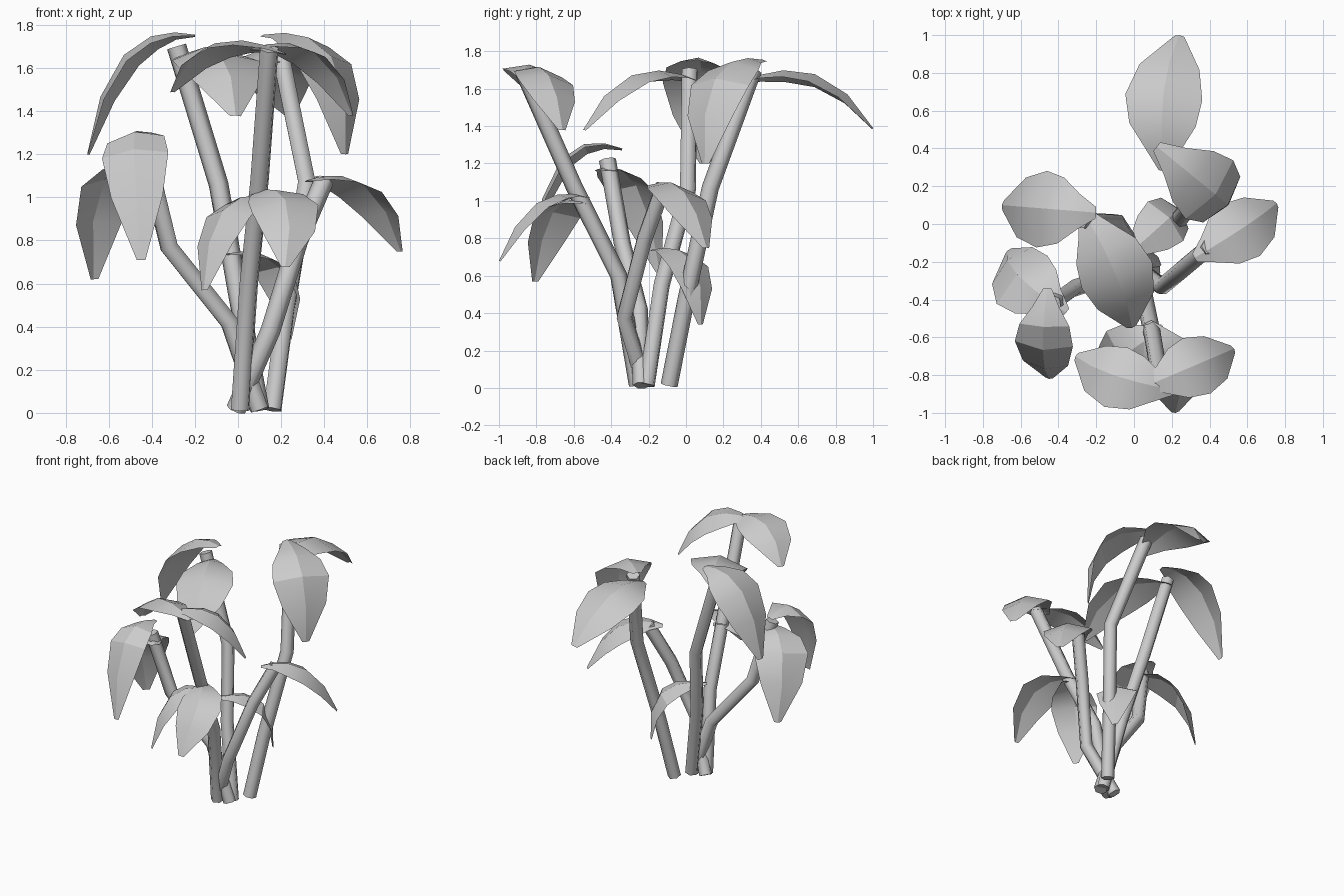
import bpy, bmesh
from math import sin, cos
from mathutils import Vector

if "Cube" in bpy.data.objects:
    bpy.data.objects.remove(bpy.data.objects["Cube"])


def smooth(ob, angle):
    bpy.ops.object.select_all(action='DESELECT')
    bpy.context.view_layer.objects.active = ob
    ob.select_set(True)
    if ob.type == 'CURVE':
        bpy.ops.object.convert(target='MESH')
    bpy.ops.object.shade_smooth_by_angle(angle=angle)


def stem(name, pts, r=0.046):
    # six-sided tube along a bent path
    cu = bpy.data.curves.new(name, 'CURVE')
    cu.dimensions = '3D'
    cu.bevel_depth = r
    cu.bevel_resolution = 1
    cu.use_fill_caps = True
    sp = cu.splines.new('POLY')
    sp.points.add(len(pts) - 1)
    for p, co in zip(sp.points, pts):
        p.co = (*co, 1)
    ob = bpy.data.objects.new(name, cu)
    bpy.context.collection.objects.link(ob)
    smooth(ob, 1.1)


# position along the leaf, share of full width
ROWS = [(0, .15), (.12, .46), (.28, .86), (.5, 1), (.76, .78), (1, .13)]


def leaf(name, base, tip, width, drop=0.14, along=0.62, roll=0, sway=0, fold=0.28):
    # folded, drooping blade: centre rib plus two lower edges
    # roll lifts the left edge, sway bows the blade to its right
    a, c = Vector(base), Vector(tip)
    mid = a.lerp(c, along)
    mid.z = a.z + (c.z - a.z) * drop
    side = (c - a).cross(Vector((0, 0, 1))).normalized()
    mid += side * sway
    ctrl = mid * 2 - (a + c) / 2
    bm = bmesh.new()
    prev = None
    for t, w in ROWS:
        p = a * (1 - t) ** 2 + ctrl * 2 * t * (1 - t) + c * t * t
        tan = ((ctrl - a) * (1 - t) + (c - ctrl) * t).normalized()
        s0 = (side - tan * side.dot(tan) * 0.5).normalized()
        n0 = s0.cross(tan).normalized()
        sd = s0 * cos(roll) - n0 * sin(roll)
        nrm = n0 * cos(roll) + s0 * sin(roll)
        h = width * w / 2
        row = [bm.verts.new(p + sd * h * s - nrm * h * fold * abs(s)) for s in (-1, 0, 1)]
        if prev:
            for i in (0, 1):
                bm.faces.new((prev[i], prev[i + 1], row[i + 1], row[i]))
        prev = row
    me = bpy.data.meshes.new(name)
    bm.to_mesh(me)
    bm.free()
    ob = bpy.data.objects.new(name, me)
    bpy.context.collection.objects.link(ob)
    smooth(ob, 0.5)


# stems, base to top
stem("left_tall_stem", [(.1, -.21, .015), (.0, -.13, .55), (-.09, .01, 1.06), (-.285, .02, 1.7)])
stem("front_tall_stem", [(.01, -.26, .015), (.05, -.36, .6), (.1, -.6, 1.08), (.145, -.87, 1.69)])
stem("back_tall_stem", [(.16, -.09, .015), (.22, .0, .47), (.32, .13, 1.07), (.19, .36, 1.7)])
stem("right_short_stem", [(-.01, -.22, .015), (.15, -.33, .38), (.28, -.22, .8), (.4, -.12, 1.08)])
stem("left_short_stem", [(.1, -.24, .015), (-.04, -.25, .42), (-.32, -.34, .77), (-.43, -.42, 1.22)])

# leaves of the left tall stem
leaf("left_tall_leaf", (-.2, .06, 1.755), (-.7, .1, 1.2), .41, .17, .66, .08, .0)
leaf("left_tall_front_leaf", (-.27, .07, 1.64), (-.01, -.55, 1.38), .4, -.12, .6, .08, -.03)
leaf("left_tall_low_leaf", (-.05, -.18, .74), (.24, .08, .34), .28, .16, .82)
# leaves of the back tall stem
leaf("back_tall_right_leaf", (.12, .41, 1.755), (.5, .1, 1.2), .4, .18, .82)
leaf("back_tall_back_leaf", (.16, .28, 1.63), (.24, 1.0, 1.39), .41, -.2, .56, -.08, -.05)
# leaves of the front tall stem
leaf("front_tall_left_leaf", (.22, -.88, 1.67), (-.31, -.7, 1.49), .34, -.25, .6, .13, -.03)
leaf("front_tall_right_leaf", (.06, -.86, 1.69), (.53, -.66, 1.38), .33, .05, .62, -.12)
leaf("front_low_right_leaf", (.07, -.52, 1.02), (.22, -1.0, .68), .32, .1, .62, .12, -.06)
leaf("front_low_left_leaf", (.16, -.55, .99), (-.16, -.81, .57), .32, .12, .68, 0, .02)
# leaf of the right short stem
leaf("right_short_leaf", (.32, -.18, 1.08), (.755, .11, .75), .34, .08, .6, -.08, .01)
# leaves of the left short stem
leaf("left_short_front_leaf", (-.46, -.34, 1.28), (-.45, -.82, .71), .31, .1, .68, .15, .03)
leaf("left_short_left_leaf", (-.36, -.47, 1.17), (-.67, -.14, .62), .37, .16, .72, .0, -.05)
